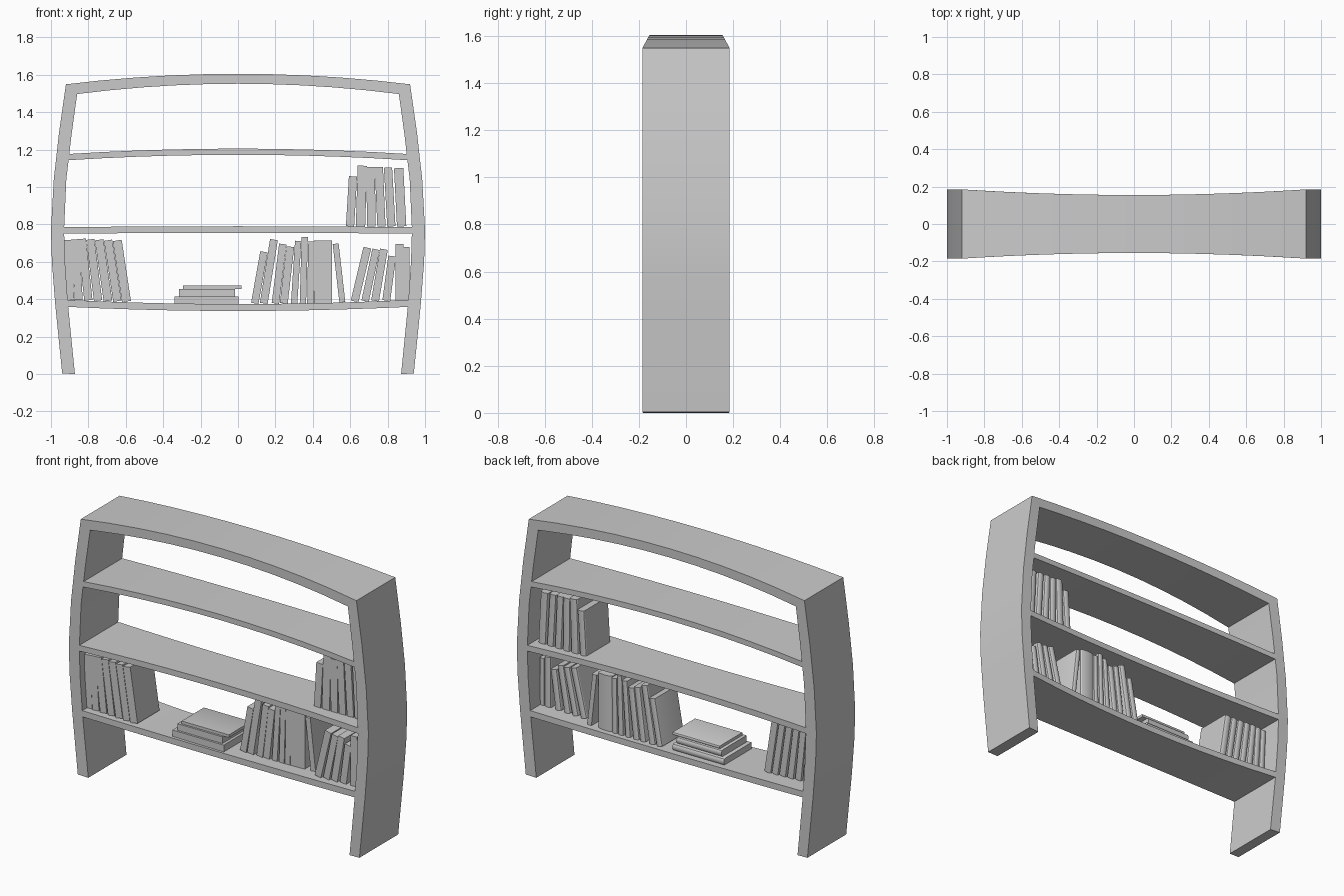
import bpy, bmesh, math
from mathutils import Matrix, Vector

if "Cube" in bpy.data.objects:
    bpy.data.objects.remove(bpy.data.objects["Cube"])


def finish(name, bm, smooth=True):
    bmesh.ops.recalc_face_normals(bm, faces=bm.faces)
    me = bpy.data.meshes.new(name)
    bm.to_mesh(me)
    bm.free()
    ob = bpy.data.objects.new(name, me)
    bpy.context.collection.objects.link(ob)
    if smooth:
        bpy.ops.object.select_all(action='DESELECT')
        bpy.context.view_layer.objects.active = ob
        ob.select_set(True)
        bpy.ops.object.shade_smooth_by_angle(angle=math.radians(25))
    return ob


def half_depth(x):
    return 0.155 + 0.03 * min(1, (x / 0.92) ** 2)


def board(name, stations):
    """Loft a board through stations of (x, z) pairs for its two faces."""
    bm = bmesh.new()
    rings = []
    for (xa, za), (xb, zb) in stations:
        a, b = half_depth(xa), half_depth(xb)
        rings.append([bm.verts.new(p) for p in
                      ((xa, -a, za), (xb, -b, zb), (xb, b, zb), (xa, a, za))])
    for r, s in zip(rings, rings[1:]):
        for i in range(4):
            j = (i + 1) % 4
            bm.faces.new((r[i], r[j], s[j], s[i]))
    bm.faces.new(rings[0])
    bm.faces.new(rings[-1])
    return finish(name, bm)


def arch(x_low, x_high, low_end, low_mid, high_end, high_mid, n=10):
    out = []
    for i in range(n + 1):
        t = 2 * i / n - 1
        out.append(((x_low * t, low_mid + (low_end - low_mid) * t * t),
                    (x_high * t, high_mid + (high_end - high_mid) * t * t)))
    return out


# Bowed side panels
side = board("side_panel", [
    ((0.872, 0), (0.94, 0.003)), ((0.909, 0.37), (0.977, 0.37)),
    ((0.925, 0.6), (0.995, 0.6)), ((0.93, 0.77), (1.0, 0.77)),
    ((0.918, 1.04), (0.985, 1.04)), ((0.89, 1.28), (0.957, 1.29)),
    ((0.86, 1.497), (0.92, 1.549))])
side.modifiers.new("mirror", 'MIRROR')

# Arched top and three curved shelves
board("top_board", arch(0.86, 0.92, 1.497, 1.552, 1.549, 1.605))
board("upper_shelf", arch(0.91, 0.91, 1.143, 1.172, 1.176, 1.205))
board("middle_shelf", arch(0.93, 0.93, 0.75, 0.755, 0.785, 0.79))
board("lower_shelf", arch(0.912, 0.912, 0.359, 0.337, 0.396, 0.374))


def book(name, matrix, w, h, y0, y1):
    """Book standing on its end, with a rounded spine at the back."""
    bulge = min(0.3 * w, 0.012)
    pts = [(0, y0), (w, y0)]
    for i in range(7):
        a = math.pi * i / 6
        pts.append((w / 2 + w / 2 * math.cos(a), y1 - bulge + bulge * math.sin(a)))
    bm = bmesh.new()
    face = bm.faces.new([bm.verts.new((x, y, 0)) for x, y in pts])
    ext = bmesh.ops.extrude_face_region(bm, geom=[face])
    bmesh.ops.translate(bm, vec=(0, 0, h),
                        verts=[v for v in ext["geom"] if isinstance(v, bmesh.types.BMVert)])
    bm.transform(matrix)
    return finish(name, bm, True)


def row(name, z_of, y0, y1, books):
    """Each book: bottom-left x, thickness, height, sideways shift of its top."""
    for x, w, h, shift in books:
        a = math.atan2(shift, h)
        z = z_of(x) + max(0, w * math.sin(a))
        book(name, Matrix.Translation((x, 0, z)) @ Matrix.Rotation(a, 4, 'Y'), w, h, y0, y1)


def lower(x):
    return 0.374 + 0.022 * (x / 0.912) ** 2


def middle(x):
    return 0.788


# Upright and leaning books
row("left_book", lower, -0.14, 0.08, [
    (-0.915, 0.04, 0.32, -0.015), (-0.873, 0.043, 0.325, -0.02),
    (-0.822, 0.044, 0.33, -0.035), (-0.77, 0.044, 0.33, -0.042),
    (-0.718, 0.046, 0.33, -0.048), (-0.667, 0.044, 0.33, -0.05),
    (-0.62, 0.048, 0.33, -0.05)])
row("centre_book", lower, -0.08, 0.13, [
    (0.07, 0.04, 0.28, 0.05), (0.117, 0.042, 0.345, 0.055),
    (0.18, 0.04, 0.32, 0.04), (0.224, 0.042, 0.305, 0.035),
    (0.283, 0.034, 0.335, 0.022), (0.33, 0.034, 0.355, 0.01),
    (0.37, 0.034, 0.33, 0.005), (0.407, 0.095, 0.335, 0),
    (0.542, 0.032, 0.315, -0.036)])
row("right_book", lower, -0.13, 0.09, [
    (0.603, 0.042, 0.295, 0.07), (0.66, 0.04, 0.283, 0.06),
    (0.712, 0.042, 0.28, 0.048), (0.772, 0.042, 0.24, 0.032),
    (0.842, 0.042, 0.302, 0), (0.886, 0.03, 0.285, 0)])
row("upper_book", middle, -0.1, 0.13, [
    (0.577, 0.044, 0.268, 0.016), (0.63, 0.05, 0.325, 0.01),
    (0.69, 0.046, 0.318, -0.004), (0.745, 0.044, 0.318, -0.014),
    (0.798, 0.044, 0.315, -0.018), (0.85, 0.05, 0.312, -0.016)])

# Stack of books lying flat
for x0, x1, z0, z1 in ((-0.34, 0.003, 0.374, 0.415),
                       (-0.315, -0.015, 0.415, 0.455),
                       (-0.295, 0.02, 0.455, 0.472)):
    lay = Matrix.Translation((x0, 0, z1)) @ Matrix.Rotation(math.pi / 2, 4, 'Y')
    inset = (z0 - 0.374) * 0.3
    book("stacked_book", lay, z1 - z0, x1 - x0, -0.14 + inset, 0.125 - inset)
